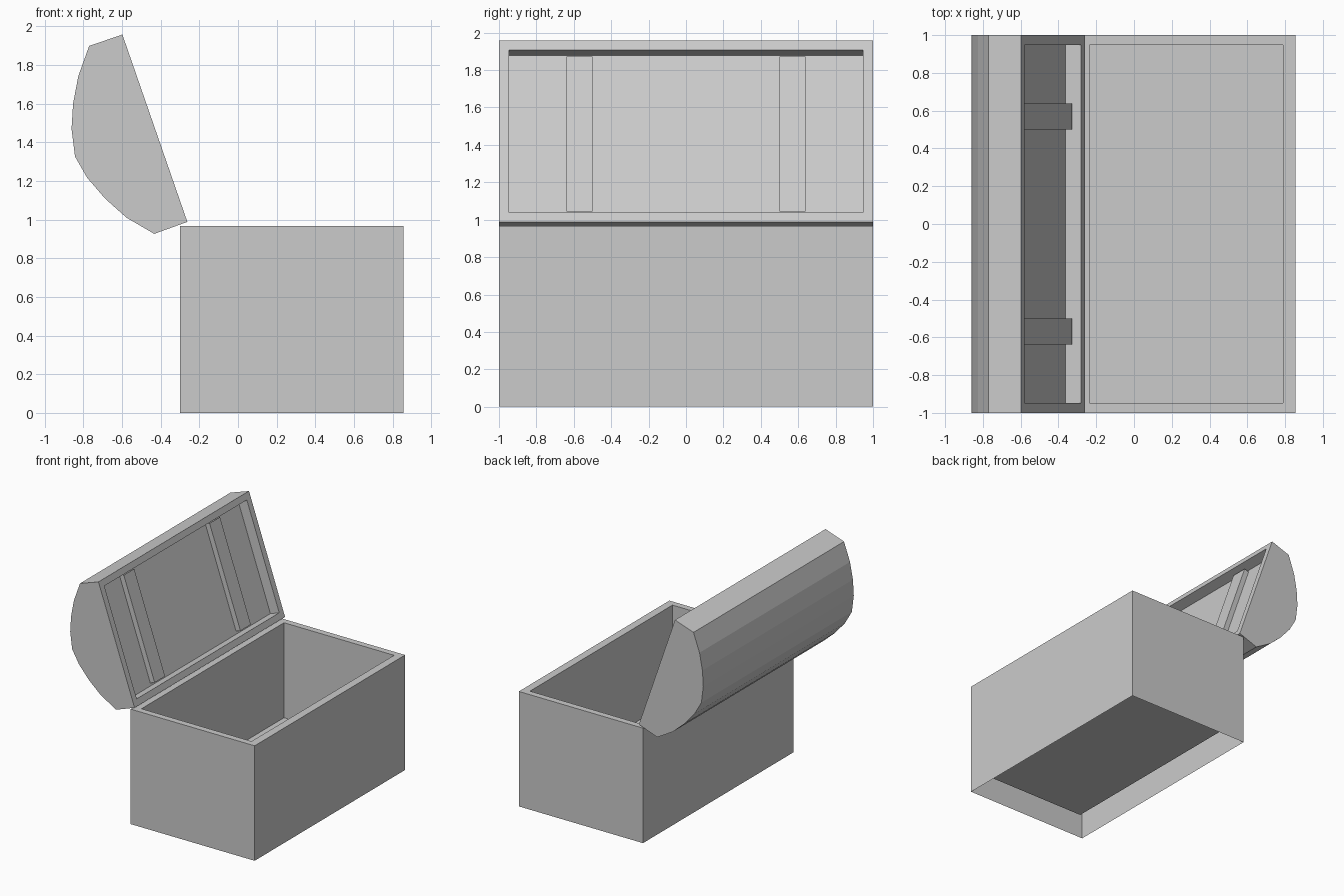
import bpy, bmesh
from mathutils import Vector, Matrix

if "Cube" in bpy.data.objects:
    bpy.data.objects.remove(bpy.data.objects["Cube"])


def finish(bm, name):
    mesh = bpy.data.meshes.new(name)
    bm.to_mesh(mesh)
    bm.free()
    obj = bpy.data.objects.new(name, mesh)
    bpy.context.collection.objects.link(obj)
    return obj


# Chest body: outer walls, rim, inner walls and raised floor, open underneath
bm = bmesh.new()
levels = [(-0.30, 0.855, 1.0, 0.0), (-0.30, 0.855, 1.0, 0.967),
          (-0.235, 0.789, 0.947, 0.967), (-0.235, 0.789, 0.947, 0.168)]
rings = [[bm.verts.new(p) for p in ((x0, -y, z), (x1, -y, z), (x1, y, z), (x0, y, z))]
         for x0, x1, y, z in levels]
for low, high in zip(rings, rings[1:]):
    for i in range(4):
        j = (i + 1) % 4
        bm.faces.new((low[i], low[j], high[j], high[i]))
bm.faces.new(rings[-1])
finish(bm, "chest_body")

# Open lid: barrel profile (x, z) extruded along y
hinge, tip = Vector((-0.262, 0, 0.988)), Vector((-0.598, 0, 1.957))
profile = [(hinge.x, hinge.z), (tip.x, tip.z), (-0.77, 1.898), (-0.826, 1.742),
           (-0.853, 1.60), (-0.861, 1.468), (-0.843, 1.326), (-0.78, 1.216),
           (-0.687, 1.108), (-0.577, 1.01), (-0.433, 0.926)]
along = (tip - hinge).normalized()
normal = Vector((along.z, 0, -along.x))
margin, depth = 0.075, 0.087

bm = bmesh.new()
end = bm.faces.new([bm.verts.new((x, -1, z)) for x, z in profile])
ext = bmesh.ops.extrude_face_region(bm, geom=[end])
bmesh.ops.translate(bm, vec=(0, 2, 0),
                    verts=[v for v in ext["geom"] if isinstance(v, bmesh.types.BMVert)])
if not any(abs(f.calc_center_median().y + 1) < 1e-4 for f in bm.faces):
    bm.faces.new([v for v in bm.verts if v.co.y < 0])
bmesh.ops.recalc_face_normals(bm, faces=bm.faces[:])
bm.normal_update()

# Recess in the inner side of the lid
inner = max(bm.faces, key=lambda f: f.normal.dot(normal))
bmesh.ops.inset_individual(bm, faces=[inner], thickness=margin)
sunk = bmesh.ops.extrude_discrete_faces(bm, faces=[inner])["faces"][0]
bmesh.ops.translate(bm, vec=-normal * depth, verts=sunk.verts[:])
finish(bm, "lid")

# Two raised straps inside the lid recess
length = (tip - hinge).length - 2 * margin
raise_by = 0.043
middle = (hinge + tip) / 2 - normal * (depth - raise_by / 2)
frame = Matrix((normal, Vector((0, 1, 0)), along)).transposed().to_4x4()
for side, label in ((-1, "front"), (1, "back")):
    bm = bmesh.new()
    bmesh.ops.create_cube(bm, size=1)
    # keep only the top and the two long sides
    hidden = [f for f in bm.faces if f.normal.x < -0.5 or abs(f.normal.z) > 0.5]
    bmesh.ops.delete(bm, geom=hidden, context="FACES")
    centre = middle + Vector((0, side * 0.57, 0))
    bm.transform(Matrix.Translation(centre) @ frame
                 @ Matrix.Diagonal((raise_by, 0.138, length, 1)))
    finish(bm, "lid_strap_" + label)
